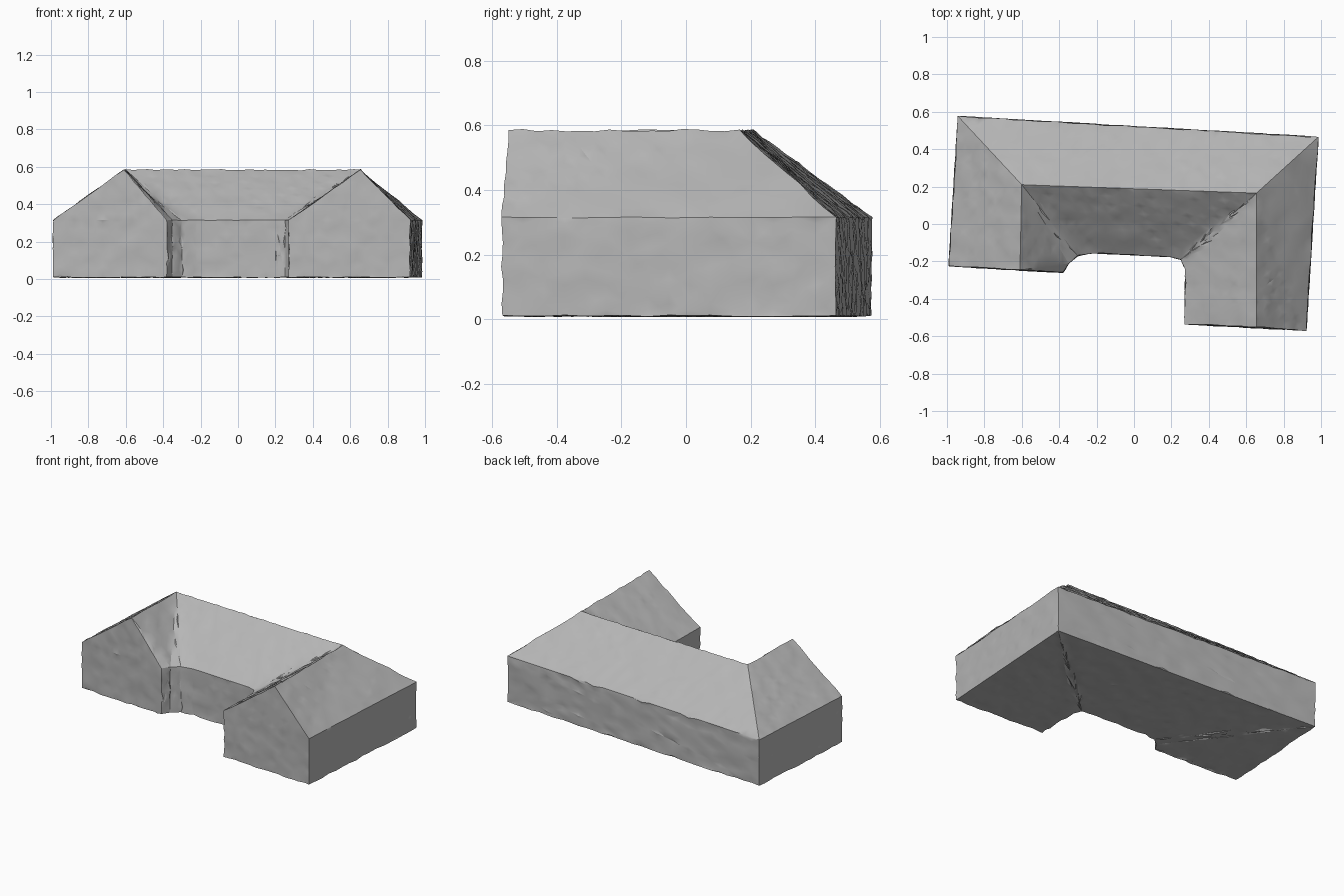
import bpy, bmesh, math, random
from mathutils import Vector

cube = bpy.data.objects.get("Cube")
if cube:
    bpy.data.objects.remove(cube, do_unlink=True)
random.seed(4)

BASE, EAVE, RIDGE = 0.01, 0.315, 0.585

# One grey for the whole building
grey = bpy.data.materials.new("plain_grey")
grey.use_nodes = True
grey.diffuse_color = (0.47, 0.47, 0.47, 1)
grey.node_tree.nodes["Principled BSDF"].inputs["Base Color"].default_value = (0.47, 0.47, 0.47, 1)

# Plan of the U: outer wall, ridge and courtyard wall at each station
left_corner = ((-0.94, 0.575), (-0.60, 0.21))
right_corner = ((0.985, 0.465), (0.655, 0.165))
stations = [((-0.99, -0.225), (-0.61, -0.245), (-0.38, -0.26))]
stations += [left_corner + (p,) for p in ((-0.35, -0.21), (-0.30, -0.17), (-0.22, -0.155))]
stations += [right_corner + (p,) for p in ((0.20, -0.175), (0.25, -0.19), (0.275, -0.24))]
stations += [((0.92, -0.57), (0.655, -0.55), (0.272, -0.535))]


def section(outer, ridge, inner):
    """Gable cross-section: wall, eave, ridge, eave, wall."""
    return [Vector((*outer, BASE)), Vector((*outer, EAVE)), Vector((*ridge, RIDGE)),
            Vector((*inner, EAVE)), Vector((*inner, BASE))]


# Sweep the gable section round the plan and close both gable ends
bm = bmesh.new()
rings = [[bm.verts.new(p) for p in section(*s)] for s in stations]
for a, b in zip(rings, rings[1:]):
    for i in range(5):
        j = (i + 1) % 5
        bm.faces.new((a[i], a[j], b[j], b[i]))
bm.faces.new(rings[0])
bm.faces.new(rings[-1][::-1])
bmesh.ops.remove_doubles(bm, verts=bm.verts, dist=0.0005)
bmesh.ops.recalc_face_normals(bm, faces=bm.faces)

# Refine and roughen the surfaces slightly, as weathered walls and roof
bmesh.ops.triangulate(bm, faces=bm.faces)
for limit in (0.5, 0.3, 0.18, 0.1, 0.07):
    long_edges = [e for e in bm.edges if e.calc_length() > limit]
    bmesh.ops.subdivide_edges(bm, edges=long_edges, cuts=1)
    bmesh.ops.triangulate(bm, faces=bm.faces)
bm.normal_update()
for v, n in [(v, v.normal.copy()) for v in bm.verts]:
    v.co += n * random.uniform(-0.004, 0.004)
    v.co.z = max(v.co.z, 0)

mesh = bpy.data.meshes.new("building_shell")
bm.to_mesh(mesh)
bm.free()
mesh.materials.append(grey)
building = bpy.data.objects.new("building_shell", mesh)
bpy.context.collection.objects.link(building)
bpy.ops.object.select_all(action='DESELECT')
building.select_set(True)
bpy.context.view_layer.objects.active = building
bpy.ops.object.shade_smooth_by_angle(angle=math.radians(25))
